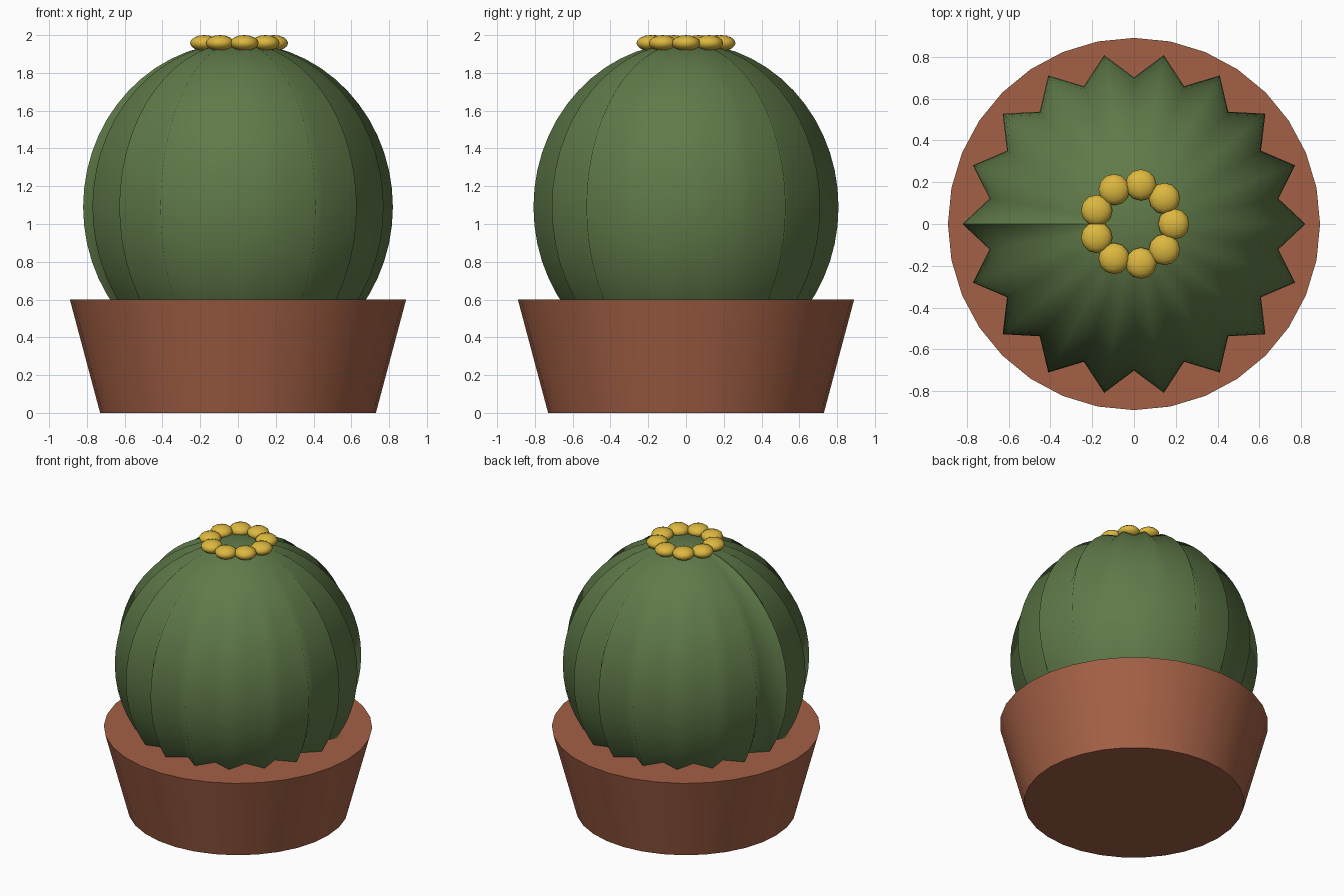
import bpy, bmesh, math
from mathutils import Matrix

cube = bpy.data.objects.get("Cube")
if cube:
    bpy.data.objects.remove(cube)


def make_material(name, rgb):
    mat = bpy.data.materials.new(name)
    mat.use_nodes = True
    mat.diffuse_color = (*rgb, 1)
    mat.node_tree.nodes["Principled BSDF"].inputs["Base Color"].default_value = (*rgb, 1)
    return mat


def finish(name, bm, mat, angle):
    bmesh.ops.recalc_face_normals(bm, faces=bm.faces)
    mesh = bpy.data.meshes.new(name)
    bm.to_mesh(mesh)
    bm.free()
    mesh.materials.append(mat)
    obj = bpy.data.objects.new(name, mesh)
    bpy.context.collection.objects.link(obj)
    bpy.ops.object.select_all(action="DESELECT")
    obj.select_set(True)
    bpy.context.view_layer.objects.active = obj
    if angle:
        bpy.ops.object.shade_smooth_by_angle(angle=math.radians(angle))
    else:
        bpy.ops.object.shade_smooth()
    return obj


green = make_material("cactus green", (0.115, 0.195, 0.066))
terracotta = make_material("terracotta", (0.37, 0.118, 0.060))
yellow = make_material("flower yellow", (0.72, 0.48, 0.05))

# Tapered pot, filled flat to the rim
POT_HEIGHT = 0.6
bm = bmesh.new()
bmesh.ops.create_cone(bm, cap_ends=True, segments=32, radius1=0.73, radius2=0.89,
                      depth=POT_HEIGHT, matrix=Matrix.Translation((0, 0, POT_HEIGHT / 2)))
finish("pot", bm, terracotta, 30)

# Ribbed body: a sphere whose alternate meridians are pulled inward
RIBS, VALLEY = 18, 0.855
bm = bmesh.new()
bmesh.ops.create_uvsphere(bm, u_segments=RIBS * 2, v_segments=28, radius=1)
for v in bm.verts:
    step = round(math.atan2(v.co.y, v.co.x) * RIBS / math.pi)
    scale = 0.82 * (VALLEY if step % 2 else 1)
    v.co = (v.co.x * scale, v.co.y * scale, 1.09 + 0.87 * v.co.z)
# Hard crease along the single seam rib
for e in bm.edges:
    if all(v.co.x < 0.001 and abs(v.co.y) < 0.0001 for v in e.verts):
        e.smooth = False
finish("cactus_body", bm, green, 0)

# Crown of flattened flower buds
BUDS = 9
for i in range(BUDS):
    a = math.tau * i / BUDS
    bm = bmesh.new()
    bmesh.ops.create_uvsphere(bm, u_segments=12, v_segments=8, radius=1)
    bmesh.ops.scale(bm, vec=(0.075, 0.075, 0.042), verts=bm.verts)
    bmesh.ops.translate(bm, vec=(0.19 * math.cos(a), 0.19 * math.sin(a), 1.958), verts=bm.verts)
    finish(f"flower_bud_{i + 1}", bm, yellow, 0)
